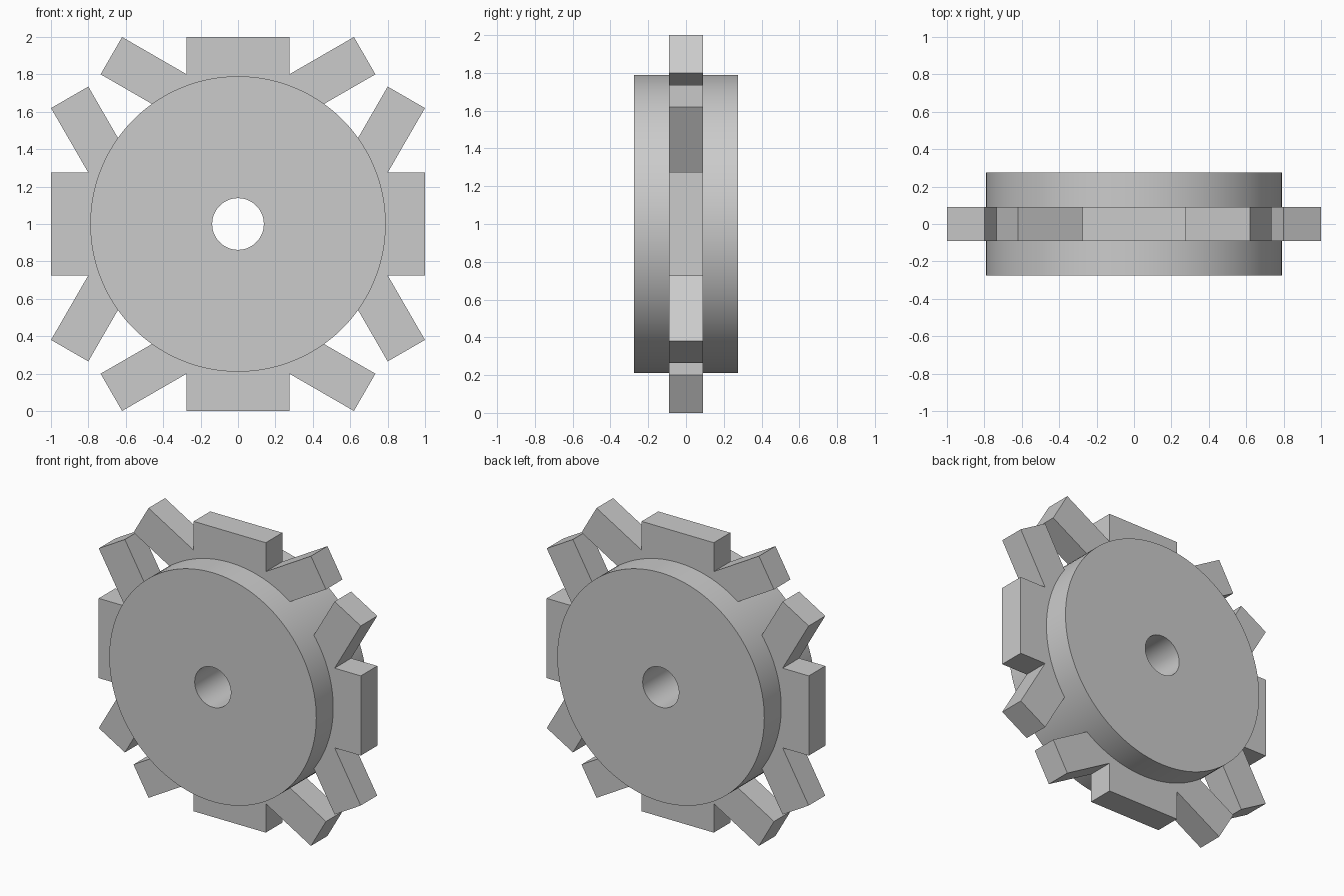
import bpy
import bmesh
from math import radians, pi
from mathutils import Matrix, Vector

cube = bpy.data.objects.get("Cube")
if cube:
    bpy.data.objects.remove(cube, do_unlink=True)

grey = bpy.data.materials.new("plain_grey")
grey.use_nodes = True
colour = (0.6, 0.6, 0.6, 1)
grey.diffuse_color = colour
grey.node_tree.nodes["Principled BSDF"].inputs["Base Color"].default_value = colour

AXLE = Matrix.Translation((0, 0, 1))
TOOTH_DEPTH = 0.18


def finish(name, bm):
    bmesh.ops.recalc_face_normals(bm, faces=bm.faces)
    mesh = bpy.data.meshes.new(name)
    bm.to_mesh(mesh)
    bm.free()
    mesh.materials.append(grey)
    obj = bpy.data.objects.new(name, mesh)
    bpy.context.collection.objects.link(obj)
    return obj


def block(name, length, height, matrix):
    bm = bmesh.new()
    size = Matrix.Diagonal((length, TOOTH_DEPTH, height, 1))
    bmesh.ops.create_cube(bm, size=1, matrix=AXLE @ matrix @ size)
    return finish(name, bm)


# Wheel hub with axle hole: a rectangle spun around the y axis
OUTER, BORE, HALF_WIDTH = 0.79, 0.138, 0.275
bm = bmesh.new()
ring = [bm.verts.new((r, y, 1)) for r, y in (
    (BORE, -HALF_WIDTH), (OUTER, -HALF_WIDTH), (OUTER, HALF_WIDTH), (BORE, HALF_WIDTH))]
edges = [bm.edges.new((ring[i], ring[(i + 1) % 4])) for i in range(4)]
bmesh.ops.spin(bm, geom=ring + edges, cent=(0, 0, 1), axis=(0, 1, 0),
               angle=2 * pi, steps=128, use_duplicate=False)
bmesh.ops.remove_doubles(bm, verts=bm.verts, dist=0.0001)
hub = finish("wheel_hub", bm)
bpy.ops.object.select_all(action='DESELECT')
hub.select_set(True)
bpy.context.view_layer.objects.active = hub
bpy.ops.object.shade_smooth_by_angle(angle=radians(30))

# Each quarter: one wide tooth flanked by two slanted teeth
for quarter, side in enumerate(("top", "left", "bottom", "right")):
    turn = Matrix.Rotation(quarter * pi / 2, 4, 'Y')
    block(side + "_wide_tooth", 0.55, 0.4, turn @ Matrix.Translation((0, 0, 0.8)))
    for sign, label in ((1, "a"), (-1, "b")):
        place = Matrix.Translation(Vector((sign * 0.439, 0, 0.7625)))
        tilt = Matrix.Rotation(-sign * radians(30), 4, 'Y')
        block(f"{side}_slanted_tooth_{label}", 0.55, 0.23, turn @ place @ tilt)
